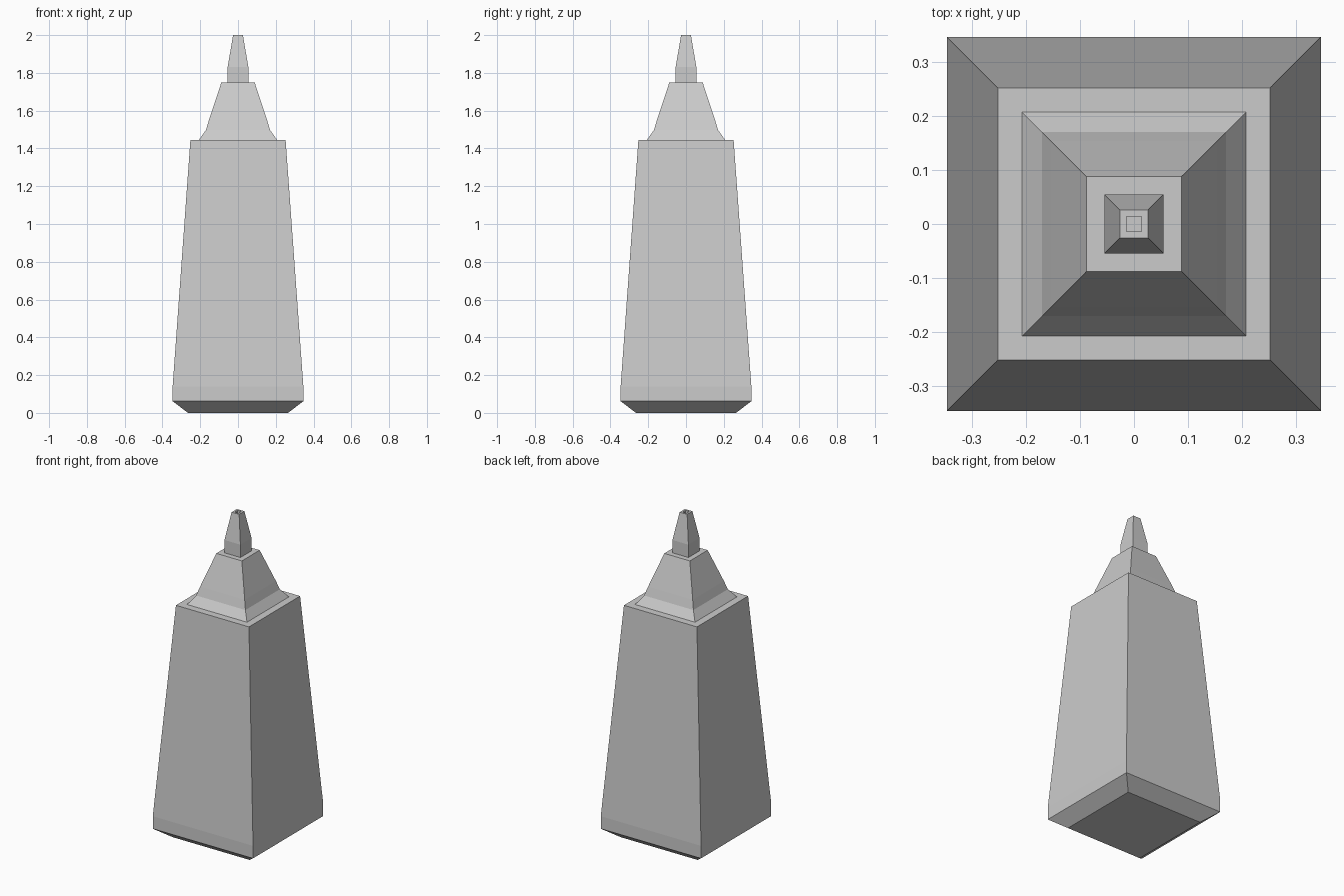
import bpy, bmesh

if "Cube" in bpy.data.objects:
    bpy.data.objects.remove(bpy.data.objects["Cube"])


def square_loft(name, profile):
    """Stack square rings given as (half width, height) and cap both ends."""
    bm = bmesh.new()
    rings = [[bm.verts.new((sx * h, sy * h, z))
              for sx, sy in ((-1, -1), (1, -1), (1, 1), (-1, 1))]
             for h, z in profile]
    for a, b in zip(rings, rings[1:]):
        for i in range(4):
            j = (i + 1) % 4
            bm.faces.new((a[i], a[j], b[j], b[i]))
    bm.faces.new(rings[0][::-1])
    bm.faces.new(rings[-1])
    bmesh.ops.recalc_face_normals(bm, faces=bm.faces)
    mesh = bpy.data.meshes.new(name)
    bm.to_mesh(mesh)
    bm.free()
    obj = bpy.data.objects.new(name, mesh)
    bpy.context.collection.objects.link(obj)
    return obj


# Whole tower is one stepped skin; the last rings sink a small socket in the tip
square_loft("tower", [
    # chamfered foot and tapered body
    (0.265, 0.0), (0.346, 0.062), (0.346, 0.14), (0.252, 1.445),
    # ledge and flared roof
    (0.207, 1.445), (0.17, 1.497), (0.154, 1.55), (0.088, 1.75),
    # ledge and spire
    (0.055, 1.75), (0.055, 1.83), (0.026, 2.0),
    # socket in the tip
    (0.014, 2.0), (0.014, 1.97),
])
